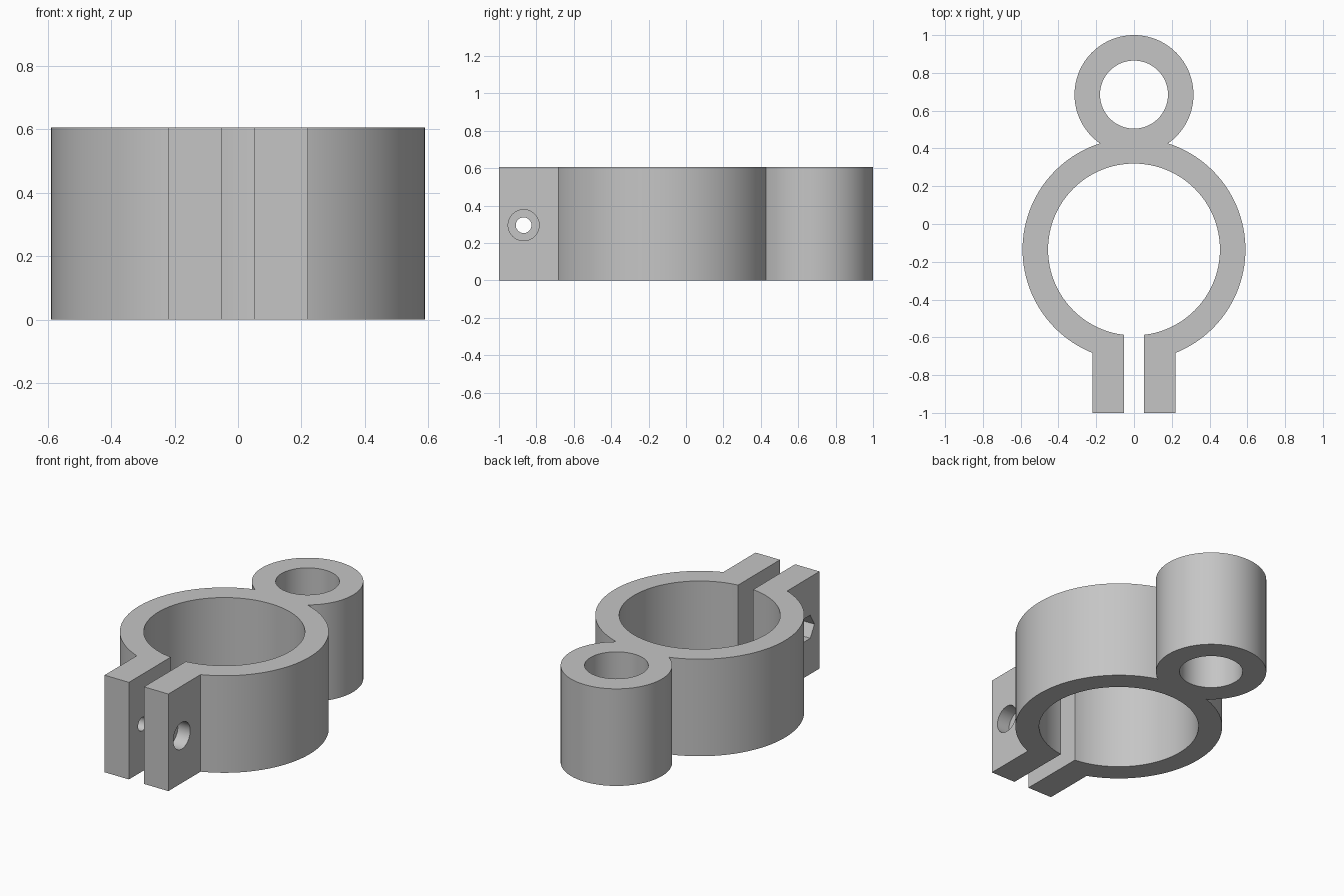
import bpy
import math

default = bpy.data.objects.get("Cube")
if default:
    bpy.data.objects.remove(default, do_unlink=True)

HEIGHT = 0.605
RING_Y, POST_Y = -0.135, 0.685
BOLT_Y, BOLT_Z = -0.868, 0.295
EAR_IN, EAR_OUT = 0.052, 0.22

grey = bpy.data.materials.new("plain_grey")
grey.use_nodes = True
colour = (0.56, 0.56, 0.56, 1)
grey.diffuse_color = colour
grey.node_tree.nodes["Principled BSDF"].inputs["Base Color"].default_value = colour


def upright(name, radius, y, height=HEIGHT, sides=128):
    bpy.ops.mesh.primitive_cylinder_add(vertices=sides, radius=radius, depth=height,
                                        location=(0, y, HEIGHT / 2))
    bpy.context.object.name = name
    return bpy.context.object


def crossways(name, radius, x0, x1, sides):
    # cylinder along x; corners of the hexagon point along y
    bpy.ops.mesh.primitive_cylinder_add(vertices=sides, radius=radius, depth=x1 - x0,
                                        location=((x0 + x1) / 2, BOLT_Y, BOLT_Z),
                                        rotation=(0, math.pi / 2, 0))
    bpy.context.object.name = name
    return bpy.context.object


def block(name, half_width, y0, y1, height):
    bpy.ops.mesh.primitive_cube_add(size=1, location=(0, (y0 + y1) / 2, HEIGHT / 2))
    ob = bpy.context.object
    ob.name = name
    ob.scale = (2 * half_width, y1 - y0, height)
    bpy.ops.object.transform_apply(location=False, rotation=False, scale=True)
    return ob


def combine(target, other, operation):
    mod = target.modifiers.new(other.name, "BOOLEAN")
    mod.operation = operation
    mod.solver = "EXACT"
    mod.object = other
    bpy.ops.object.select_all(action="DESELECT")
    bpy.context.view_layer.objects.active = target
    target.select_set(True)
    bpy.ops.object.modifier_apply(modifier=mod.name)
    bpy.data.objects.remove(other, do_unlink=True)


# Solid body: clamp ring, post sleeve and the pair of ears
clamp = upright("pipe_clamp", 0.59, RING_Y)
combine(clamp, upright("post_sleeve", 0.315, POST_Y), "UNION")
combine(clamp, block("ears", EAR_OUT, -1, -0.4, HEIGHT), "UNION")

# Openings: ring bore, sleeve bore and the slot between the ears
combine(clamp, upright("ring_bore", 0.455, RING_Y, 1), "DIFFERENCE")
combine(clamp, upright("sleeve_bore", 0.18, POST_Y, 1), "DIFFERENCE")
combine(clamp, block("slot", EAR_IN, -1.2, -0.3, 1), "DIFFERENCE")

# Bolt hole with a round head recess on one ear and a hexagonal nut recess on the other
combine(clamp, crossways("bolt_hole", 0.042, -0.4, 0.4, 48), "DIFFERENCE")
combine(clamp, crossways("head_recess", 0.083, 0.135, 0.4, 48), "DIFFERENCE")
combine(clamp, crossways("nut_recess", 0.083, -0.4, -0.135, 6), "DIFFERENCE")

# Finish
clamp.data.materials.clear()
clamp.data.materials.append(grey)
for face in clamp.data.polygons:
    face.material_index = 0
bpy.ops.object.select_all(action="DESELECT")
clamp.select_set(True)
bpy.context.view_layer.objects.active = clamp
bpy.ops.object.shade_smooth_by_angle(angle=math.radians(30))
